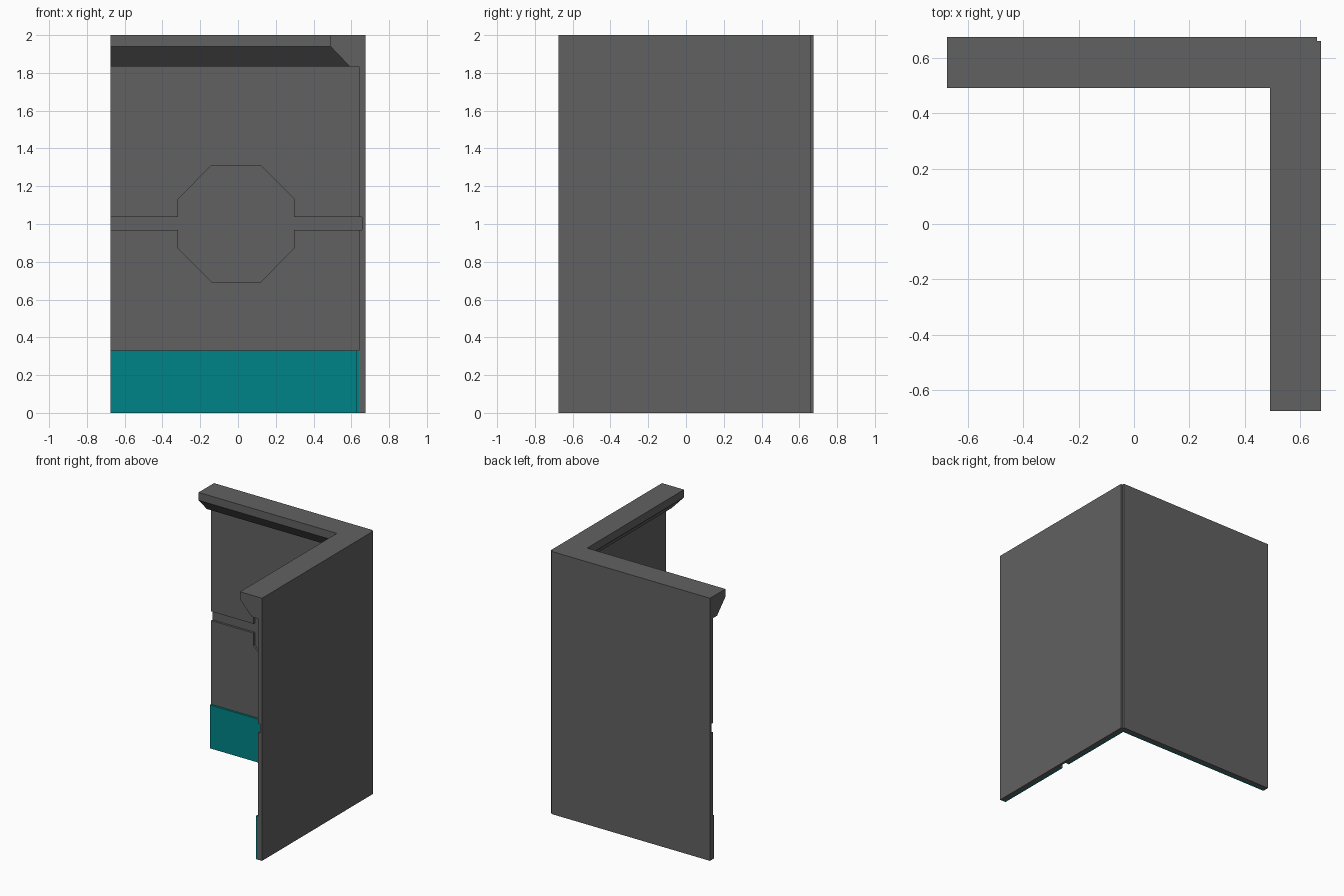
import bpy, bmesh

if "Cube" in bpy.data.objects:
    bpy.data.objects.remove(bpy.data.objects["Cube"])

OUT, FACE = 0.675, 0.64      # outer limit and inner wall face
GROOVE = 0.656               # bottom of the recessed channel


def make_object(name, bm):
    bmesh.ops.recalc_face_normals(bm, faces=bm.faces)
    mesh = bpy.data.meshes.new(name)
    bm.to_mesh(mesh)
    bm.free()
    obj = bpy.data.objects.new(name, mesh)
    bpy.context.collection.objects.link(obj)
    return obj


def paint(obj, name, rgb):
    mat = bpy.data.materials.new(name)
    mat.diffuse_color = (*rgb, 1)
    mat.use_nodes = True
    mat.node_tree.nodes["Principled BSDF"].inputs["Base Color"].default_value = mat.diffuse_color
    obj.data.materials.append(mat)


def corner_sweep(name, profile):
    """Sweep a (distance, height) profile around the mitred corner."""
    bm = bmesh.new()
    rings = [[bm.verts.new(p) for p in pts] for pts in (
        [(-OUT, d, z) for d, z in profile],
        [(d, d, z) for d, z in profile],
        [(d, -OUT, z) for d, z in profile])]
    n = len(profile)
    for a, b in zip(rings, rings[1:]):
        for i in range(n):
            j = (i + 1) % n
            bm.faces.new((a[i], a[j], b[j], b[i]))
    bm.faces.new(rings[0])
    bm.faces.new(rings[-1])
    return make_object(name, bm)


def prism(name, outline, d0, d1, swap=False):
    """Extrude a (along wall, height) outline through the wall depth."""
    bm = bmesh.new()
    put = (lambda u, d, z: (d, u, z)) if swap else (lambda u, d, z: (u, d, z))
    a = [bm.verts.new(put(u, d0, z)) for u, z in outline]
    b = [bm.verts.new(put(u, d1, z)) for u, z in outline]
    n = len(outline)
    for i in range(n):
        j = (i + 1) % n
        bm.faces.new((a[i], a[j], b[j], b[i]))
    bm.faces.new(a)
    bm.faces.new(b)
    obj = make_object(name, bm)
    obj.hide_render = True
    return obj


def cut(obj, cutter):
    mod = obj.modifiers.new("cut", 'BOOLEAN')
    mod.operation = 'DIFFERENCE'
    mod.solver = 'EXACT'
    mod.object = cutter
    bpy.context.view_layer.objects.active = obj
    bpy.ops.object.modifier_apply(modifier=mod.name)


# Both walls with the overhanging cornice
walls = corner_sweep("corner_walls", [
    (OUT, 0), (FACE, 0), (FACE, 1.835), (0.59, 1.835),
    (0.49, 1.94), (0.49, 2), (OUT, 2)])
paint(walls, "dark_grey", (0.12, 0.12, 0.12))

# Coloured baseboard
baseboard = corner_sweep("baseboard", [
    (FACE, 0), (0.625, 0), (0.625, 0.33), (FACE, 0.33)])
paint(baseboard, "teal", (0.0, 0.23, 0.245))


# Recessed octagon with channel arms; the right wall also has a channel down
def channel(end, down):
    c, h, s = -0.01, 0.307, 0.13
    lo, hi = 0.967, 1.037
    zc = (lo + hi) / 2
    bottom = [(c - 0.035, zc - 0.309), (c - 0.035, -0.1),
              (c + 0.035, -0.1), (c + 0.035, zc - 0.309)] if down else []
    return [(-0.8, lo), (c - h, lo), (c - h, zc - s), (c - s, zc - 0.309),
            *bottom,
            (c + s, zc - 0.309), (c + h, zc - s), (c + h, lo), (end, lo),
            (end, hi), (c + h, hi), (c + h, zc + s), (c + s, zc + 0.309),
            (c - s, zc + 0.309), (c - h, zc + s), (c - h, hi), (-0.8, hi)]


back_cut = prism("back_channel_cutter", channel(0.62, False), 0.6, GROOVE)
right_cut = prism("right_channel_cutter", channel(GROOVE, True), 0.6, GROOVE, True)

# Small square rebate down the outer corner
rebate = prism("rebate_cutter", [(0.66, -0.1), (0.8, -0.1), (0.8, 2.1), (0.66, 2.1)],
               0.66, 0.8)

for cutter in (back_cut, right_cut, rebate):
    cut(walls, cutter)
cut(baseboard, right_cut)

for cutter in (back_cut, right_cut, rebate):
    bpy.data.objects.remove(cutter)
